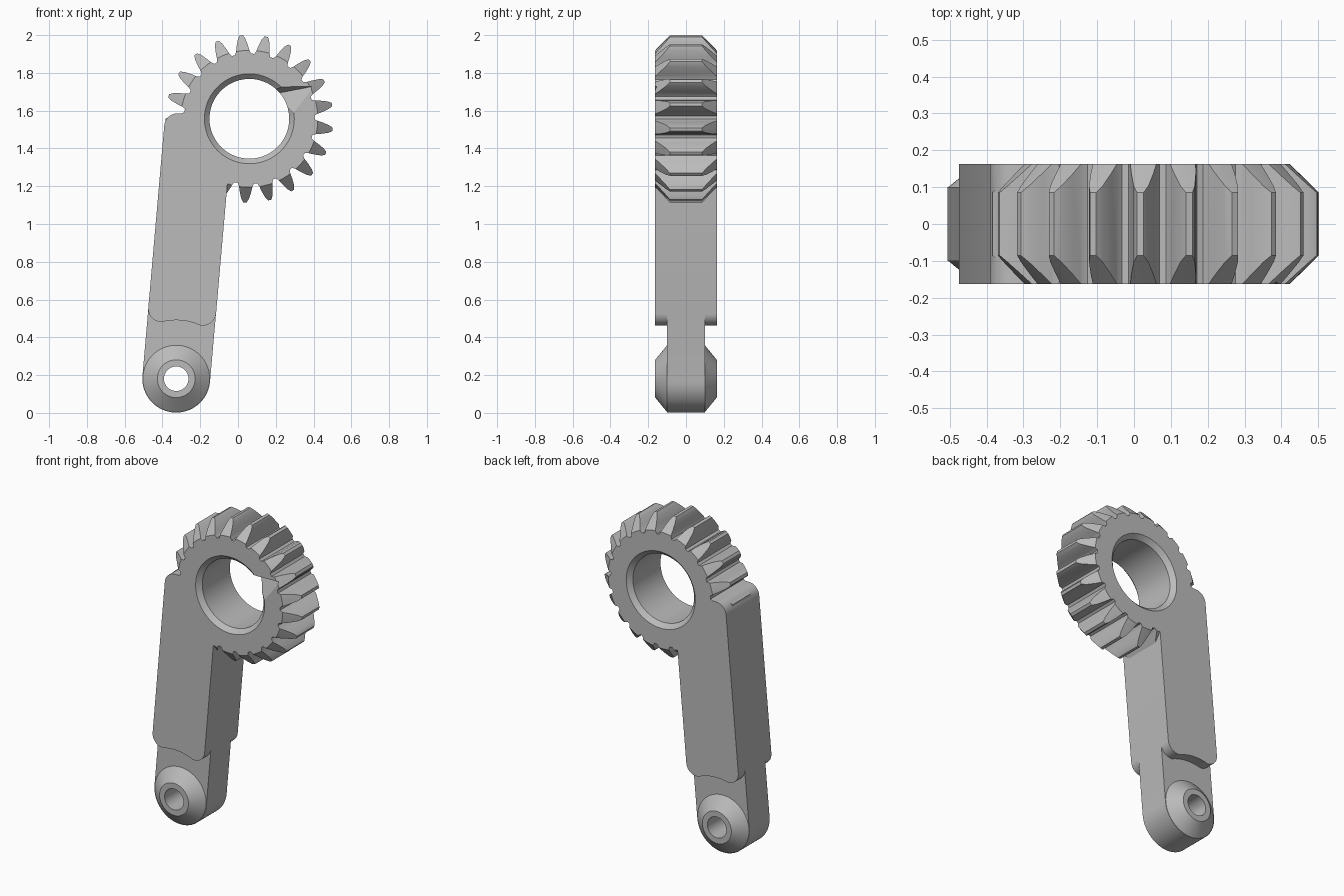
import bpy, bmesh, math
from mathutils import Vector

if "Cube" in bpy.data.objects:
    bpy.data.objects.remove(bpy.data.objects["Cube"], do_unlink=True)

HALF = 0.163               # half thickness of arm and gear
TILT = math.radians(5)     # lean of the arm
PIN = Vector((-0.327, 0.181))
HUB = Vector((0.06, 1.557))
TEETH = 21

steel = bpy.data.materials.new("plain_grey")
steel.use_nodes = True
steel.diffuse_color = (0.5, 0.5, 0.5, 1)
steel.node_tree.nodes["Principled BSDF"].inputs["Base Color"].default_value = (0.5, 0.5, 0.5, 1)


def loft(name, rings):
    """Solid skinned through equal-length rings, capped at both ends."""
    bm = bmesh.new()
    loops = [[bm.verts.new(p) for p in ring] for ring in rings]
    n = len(loops[0])
    for a, b in zip(loops, loops[1:]):
        for i in range(n):
            bm.faces.new((a[i], a[(i + 1) % n], b[(i + 1) % n], b[i]))
    bm.faces.new(loops[0])
    bm.faces.new(loops[-1])
    bmesh.ops.recalc_face_normals(bm, faces=bm.faces)
    mesh = bpy.data.meshes.new(name)
    bm.to_mesh(mesh)
    bm.free()
    mesh.materials.append(steel)
    obj = bpy.data.objects.new(name, mesh)
    bpy.context.collection.objects.link(obj)
    return obj


def plate(name, outline, half):
    return loft(name, [[(x, y, z) for x, z in outline] for y in (-half, half)])


def turned(name, centre, profile, seg=72):
    """Lathe (radius, y) pairs about a y-parallel axis."""
    return loft(name, [[(x, y, z) for x, z in arc(centre, r, 0, 360 - 360 / seg, seg - 1)]
                       for r, y in profile])


def arc(c, r, start, end, steps):
    angles = [math.radians(start + (end - start) * i / steps) for i in range(steps + 1)]
    return [(c[0] + r * math.cos(a), c[1] + r * math.sin(a)) for a in angles]


def combine(obj, other, operation):
    mod = obj.modifiers.new("combine", 'BOOLEAN')
    mod.operation, mod.object, mod.solver = operation, other, 'EXACT'
    deps = bpy.context.evaluated_depsgraph_get()
    mesh = bpy.data.meshes.new_from_object(obj.evaluated_get(deps))
    obj.modifiers.clear()
    obj.data = mesh
    bpy.data.objects.remove(other, do_unlink=True)


def lean(points):
    """Arm coordinates (across, along) to world x, z."""
    c, s = math.cos(TILT), math.sin(TILT)
    return [(PIN.x + u * c + v * s, PIN.y - u * s + v * c) for u, v in points]


# Gear: toothed plate trimmed by a blank with bevelled rims
tooth = [(0.345, 0.043), (0.36, 0.036), (0.39, 0.030), (0.425, 0.020), (0.444, 0.009)]
flank = [(r, -w) for r, w in tooth] + [(r, w) for r, w in reversed(tooth)]
outline = []
for k in range(TEETH):
    a = math.radians(9.8) + k * math.tau / TEETH
    for r, w in flank:
        t = a + w / r
        outline.append((HUB.x + r * math.cos(t), HUB.y + r * math.sin(t)))
gear = plate("gear", outline, HALF)
blank = turned("gear_blank", HUB,
               [(0.352, -HALF - 0.01), (0.455, -0.075), (0.455, 0.075), (0.352, HALF + 0.01)], 96)
combine(gear, blank, 'INTERSECT')

# Thick arm: rounded corners, lower edge hollowed concentric with the pin
shape = arc((-0.11, 1.33), 0.07, 180, 90, 8)
shape += [(-0.085, 1.402), (-0.065, 1.415), (0.02, 1.41), (0.18, 1.2)]
shape += arc((0.11, 0.362), 0.07, 0, -90, 8)
shape += arc((0, 0), 0.31, 70, 110, 8)
shape += arc((-0.11, 0.362), 0.07, -90, -180, 8)
arm = plate("crank_arm", lean(shape), HALF)

# Thin tongue with round end
tongue = plate("tongue", lean([(0.1795, 0.6), (-0.1795, 0.6)] + arc((0, 0), 0.1795, 180, 360, 36)), 0.1)
combine(arm, tongue, 'UNION')
combine(arm, gear, 'UNION')

# Conical bosses on both faces of the tongue
boss = turned("pin_boss", PIN, [(0.1, -HALF), (0.177, -0.1), (0.177, 0.1), (0.1, HALF)])
combine(arm, boss, 'UNION')

# Pin hole and chamfered hub bore
combine(arm, turned("pin_hole", PIN, [(0.065, -0.3), (0.065, 0.3)], 48), 'DIFFERENCE')
bore = turned("hub_bore", HUB, [(0.248, -HALF - 0.01), (0.211, -HALF + 0.027),
                                (0.211, HALF - 0.027), (0.248, HALF + 0.01)], 96)
combine(arm, bore, 'DIFFERENCE')

# Pointed timing notch in the front face of the hub
axis = Vector((math.cos(math.radians(26.6)), math.sin(math.radians(26.6))))
side = Vector((-axis.y, axis.x))


def notch_ring(r, width, depth):
    corners = [(width, -HALF - 0.02), (width, -HALF), (width * 0.6, -HALF + depth),
               (-width, -HALF), (-width, -HALF - 0.02)]
    pts = [(HUB + axis * r + side * w, y) for w, y in corners]
    return [(p.x, y, p.y) for p, y in pts]


notch = loft("timing_notch", [notch_ring(0.19, 0.092, 0.08), notch_ring(0.384, 0.001, 0.001)])
combine(arm, notch, 'DIFFERENCE')

# Smooth the round surfaces, keep machined edges crisp
bpy.ops.object.select_all(action='DESELECT')
arm.select_set(True)
bpy.context.view_layer.objects.active = arm
bpy.ops.object.shade_smooth_by_angle(angle=math.radians(25))
arm.name = "geared_crank_arm"
